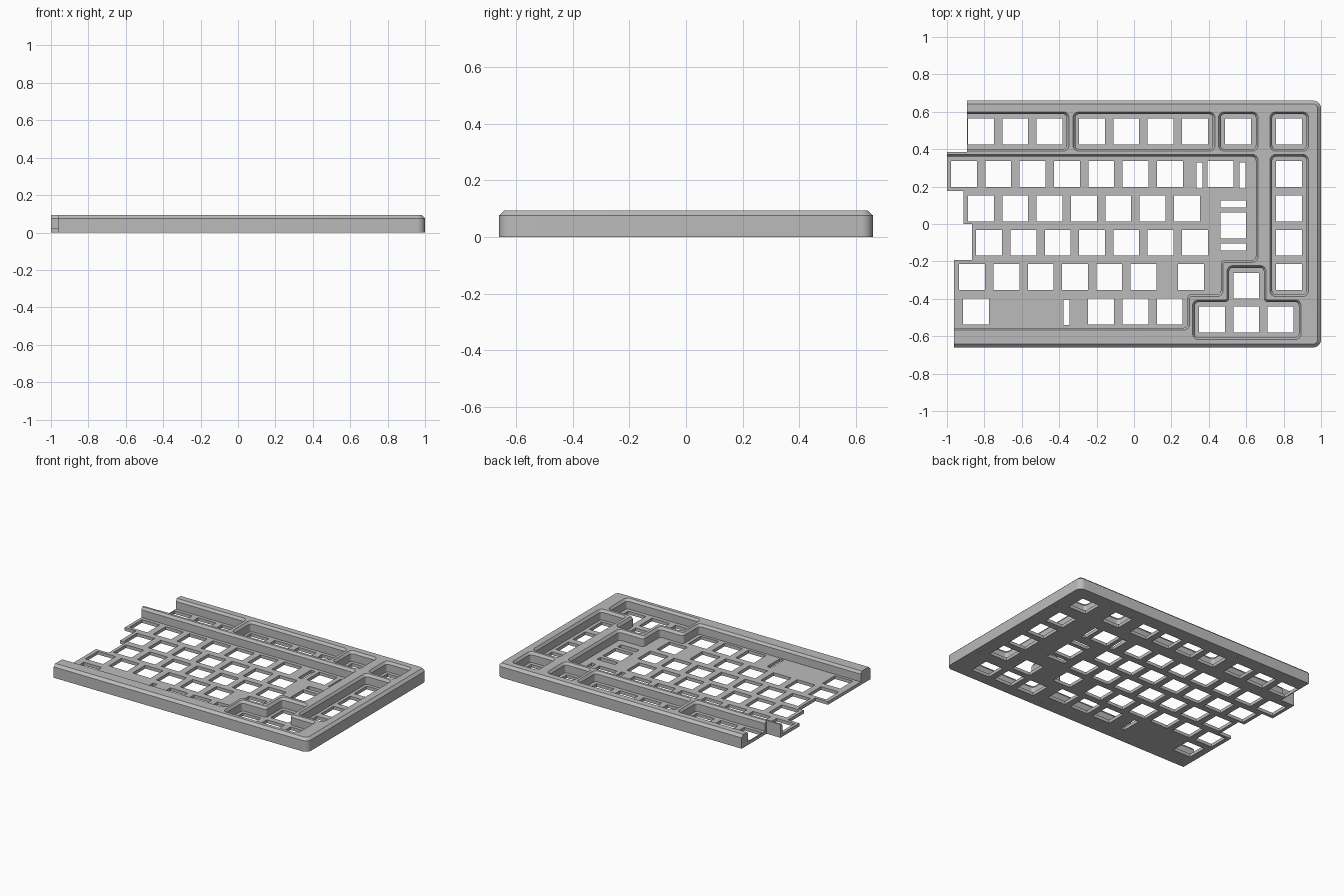
import bpy
import bmesh
import math
from mathutils import Vector

HEIGHT, PLATE, SHOULDER = 0.093, 0.022, 0.076
KEY, PITCH = 0.138, 0.1835

cube = bpy.data.objects.get("Cube")
if cube:
    bpy.data.objects.remove(cube, do_unlink=True)

grey = bpy.data.materials.new("case grey")
grey.use_nodes = True
grey.diffuse_color = (0.5, 0.5, 0.5, 1)
grey.node_tree.nodes["Principled BSDF"].inputs["Base Color"].default_value = (0.5, 0.5, 0.5, 1)


def rounded(points, radius, grow=0.0, steps=6):
    """Offset a counter-clockwise right-angled outline and round its corners."""
    result = []
    pts = [Vector(p) for p in points]
    radii = radius if isinstance(radius, list) else [radius] * len(pts)
    for i, p in enumerate(pts):
        a = (p - pts[i - 1]).normalized()
        b = (pts[(i + 1) % len(pts)] - p).normalized()
        turn = 1 if a.x * b.y - a.y * b.x > 0 else -1
        corner = p + grow * turn * (a - b)
        r = radii[i] + grow * turn
        if radii[i] == 0:
            result.append(corner)
            continue
        centre = corner - a * r + b * r
        for k in range(steps + 1):
            t = k / steps * math.pi / 2
            result.append(centre - b * r * math.cos(t) + a * r * math.sin(t))
    return result


def loft(bm, levels):
    """Closed solid through matching outlines, each given as (outline, z)."""
    rings = [[bm.verts.new((p.x, p.y, z)) for p in line] for line, z in levels]
    n = len(rings[0])
    bm.faces.new(rings[0][::-1])
    bm.faces.new(rings[-1])
    for low, high in zip(rings, rings[1:]):
        for i in range(n):
            j = (i + 1) % n
            bm.faces.new((low[i], low[j], high[j], high[i]))


def make_object(name, bm):
    mesh = bpy.data.meshes.new(name)
    bmesh.ops.recalc_face_normals(bm, faces=bm.faces)
    bm.to_mesh(mesh)
    bm.free()
    mesh.materials.append(grey)
    obj = bpy.data.objects.new(name, mesh)
    bpy.context.collection.objects.link(obj)
    return obj


def rect(x0, y0, x1, y1):
    return [(x0, y0), (x1, y0), (x1, y1), (x0, y1)]


# Case body: staggered left edge, rounded right corners, chamfered top
def body_outline(inset):
    front, side = -0.66 + inset, 1 - inset
    corners = [(-0.963, front), (side, front), (side, -front), (-0.893, -front),
               (-0.893, 0.385), (-1, 0.385), (-1, 0.176), (-0.912, 0.176),
               (-0.912, 0), (-0.866, 0), (-0.866, -0.193), (-0.963, -0.193)]
    r = 0.042 - inset
    return rounded(corners, [0, r, r] + [0] * 9)


bm = bmesh.new()
loft(bm, [(body_outline(0), 0), (body_outline(0), SHOULDER), (body_outline(0.018), HEIGHT)])
case = make_object("keyboard_case", bm)

# Key wells with flared upper edges
wells = [rect(x0, 0.401, x1, 0.588) for x0, x1 in
         ((-1.2, -0.36), (-0.314, 0.421), (0.464, 0.651), (0.739, 0.921))]
wells.append(rect(0.739, -0.376, 0.921, 0.36))
wells.append([(-1.2, -0.555), (0.285, -0.555), (0.285, -0.376), (0.464, -0.376),
              (0.464, -0.193), (0.651, -0.193), (0.651, 0.36), (-1.2, 0.36)])
wells.append([(0.325, -0.606), (0.881, -0.606), (0.881, -0.417), (0.694, -0.417),
              (0.694, -0.234), (0.509, -0.234), (0.509, -0.417), (0.325, -0.417)])
bm = bmesh.new()
for well in wells:
    base = rounded(well, 0.02)
    flare = rounded(well, 0.02, 0.012)
    loft(bm, [(base, PLATE), (base, SHOULDER), (flare, HEIGHT), (flare, HEIGHT + 0.05)])
well_cutter = make_object("well_cutter", bm)

# Switch holes: (row height, first column, count), then single keys
keys = []
for y, x, count in ((0.495, -0.818, 3), (0.495, -0.225, 4), (0.267, -0.909, 7),
                    (0.083, -0.818, 7), (-0.1, -0.775, 7), (-0.283, -0.866, 6),
                    (-0.467, -0.845, 1), (-0.467, -0.176, 3), (-0.51, 0.417, 3)):
    keys += [(x + k * PITCH, y) for k in range(count)]
keys += [(0.829, y) for y in (0.495, 0.267, 0.083, -0.1, -0.283)]
keys += [(0.556, 0.495), (0.463, 0.267), (0.531, -0.008), (0.305, -0.283), (0.6, -0.33)]
h = KEY / 2
holes = [rect(x - h, y - h, x + h, y + h) for x, y in keys]

# Stabiliser slots beside the wide keys
for x, y in ((0.349, 0.26), (0.58, 0.26), (-0.36, -0.472)):
    holes.append(rect(x - 0.016, y - h, x + 0.016, y + h))
for y in (0.107, -0.123):
    holes.append(rect(0.531 - h, y - 0.018, 0.531 + h, y + 0.018))
bm = bmesh.new()
for hole in holes:
    line = [Vector(p) for p in hole]
    loft(bm, [(line, -0.05), (line, PLATE + 0.02)])
hole_cutter = make_object("hole_cutter", bm)

# Small blind screw holes underneath
bm = bmesh.new()
for x, y in ((0.695, 0.615), (-0.337, 0.615), (0.96, 0.38), (0.96, -0.38),
             (0.25, -0.61), (-0.35, -0.61), (-0.9, -0.61)):
    ring = [Vector((x + 0.007 * math.cos(a * math.pi / 5), y + 0.007 * math.sin(a * math.pi / 5)))
            for a in range(10)]
    loft(bm, [(ring, -0.02), (ring, 0.04)])
screw_cutter = make_object("screw_cutter", bm)

# Cut the case and bake the result
cutters = (well_cutter, hole_cutter, screw_cutter)
for cutter in cutters:
    cutter.hide_render = True
    mod = case.modifiers.new(cutter.name, "BOOLEAN")
    mod.operation, mod.solver, mod.object = "DIFFERENCE", "EXACT", cutter
bpy.context.view_layer.update()
baked = bpy.data.meshes.new_from_object(case.evaluated_get(bpy.context.evaluated_depsgraph_get()))
case.modifiers.clear()
case.data = baked
for cutter in cutters:
    bpy.data.objects.remove(cutter, do_unlink=True)

bpy.ops.object.select_all(action="DESELECT")
case.select_set(True)
bpy.context.view_layer.objects.active = case
bpy.ops.object.shade_smooth_by_angle(angle=math.radians(25))
